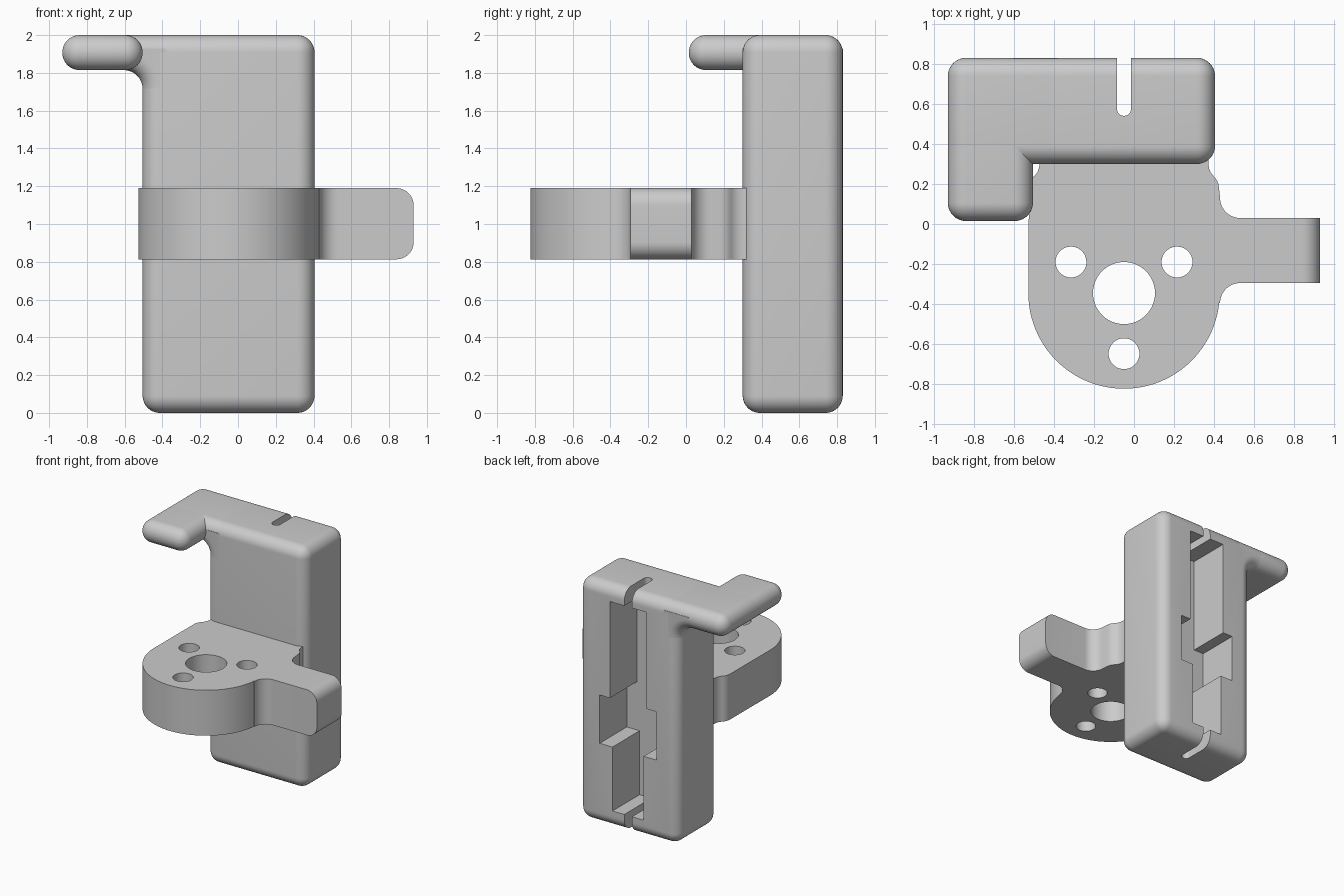
import bpy, bmesh
from math import cos, sin, radians, hypot

if "Cube" in bpy.data.objects:
    bpy.data.objects.remove(bpy.data.objects["Cube"], do_unlink=True)

ROUND = 0.091   # edge rounding shared by the body and the hook
MID = -0.05     # centre line of the holder

grey = bpy.data.materials.new("light grey")
grey.use_nodes = True
grey.diffuse_color = (0.6, 0.6, 0.6, 1)
grey.node_tree.nodes["Principled BSDF"].inputs["Base Color"].default_value = (0.6, 0.6, 0.6, 1)


def arc(cx, cy, r, start, end, n=10):
    angles = [radians(start + (end - start) * i / n) for i in range(n + 1)]
    return [(cx + r * cos(a), cy + r * sin(a)) for a in angles]


def prism(name, pts, axis, lo, hi, bevel_rule=None, width=ROUND):
    """Extrude an outline along y or z, rounding the edges picked by the rule."""
    bm = bmesh.new()
    place = (lambda a, b, h: (a, b, h)) if axis == "z" else (lambda a, b, h: (a, h, b))
    rings = [[bm.verts.new(place(a, b, h)) for a, b in pts] for h in (lo, hi)]
    for ring in rings:
        bm.faces.new(ring)
    for i in range(len(pts)):
        j = (i + 1) % len(pts)
        bm.faces.new((rings[0][i], rings[0][j], rings[1][j], rings[1][i]))
    bmesh.ops.recalc_face_normals(bm, faces=bm.faces)
    if bevel_rule:
        edges = [e for e in bm.edges if bevel_rule(e.verts[0].co, e.verts[1].co)]
        bmesh.ops.bevel(bm, geom=edges, offset=width, segments=10, profile=0.5,
                        affect="EDGES", clamp_overlap=False)
    mesh = bpy.data.meshes.new(name)
    bm.to_mesh(mesh)
    bm.free()
    mesh.materials.append(grey)
    obj = bpy.data.objects.new(name, mesh)
    bpy.context.collection.objects.link(obj)
    return obj


def rounded_box(name, x0, x1, y0, y1, z0, z1):
    corners = [(x0, y0), (x1, y0), (x1, y1), (x0, y1)]
    return prism(name, corners, "z", z0, z1, lambda a, b: True)


def activate(obj):
    bpy.ops.object.select_all(action="DESELECT")
    obj.select_set(True)
    bpy.context.view_layer.objects.active = obj


def cut(obj, cutter):
    cutter.hide_render = True
    mod = obj.modifiers.new("cut", "BOOLEAN")
    mod.operation, mod.solver, mod.object = "DIFFERENCE", "EXACT", cutter
    activate(obj)
    bpy.ops.object.modifier_apply(modifier=mod.name)
    bpy.data.objects.remove(cutter, do_unlink=True)


# Upright body with a stepped pocket and a narrow slot in its back
body = rounded_box("body", -0.505, 0.405, 0.30, 0.83, 0, 2)
steps = [(0.143, 0.14), (0.143, 0.67), (0.26, 0.67), (0.26, 1.07), (0.167, 1.07), (0.167, 1.87)]
pocket = [(MID + w, z) for w, z in steps] + [(MID - w, z) for w, z in reversed(steps)]
cut(body, prism("pocket_cutter", pocket, "y", 0.475, 0.95))
slot = arc(MID, 0.575, 0.035, 180, 360) + [(MID + 0.035, 0.95), (MID - 0.035, 0.95)]
cut(body, prism("slot_cutter", slot, "z", -0.1, 2.1))

# Hook: an arm to the side and a finger reaching forward
hook_arm = rounded_box("hook_arm", -0.93, -0.30, 0.30, 0.83, 1.815, 2)
hook_finger = rounded_box("hook_finger", -0.93, -0.505, 0.015, 0.83, 1.815, 2)


# Curved brace between the hook arm and the body
def on_brace_curve(a, b):
    return abs(a.y - b.y) < 1e-4 and all(abs(hypot(p.x + 0.605, p.z - 1.715) - 0.1) < 1e-3 for p in (a, b))


brace = arc(-0.605, 1.715, 0.1, 90, 0) + [(-0.38, 1.715), (-0.38, 1.93), (-0.605, 1.93)]
hook_brace = prism("hook_brace", brace, "y", 0.30, 0.83, on_brace_curve)

# Mounting plate: round front, side lug and waisted neck into the body
shoulder = arc(0.335, 0.175, 0.09, 0, 45, 6) + arc(0.462, 0.302, 0.09, 225, 180, 6) + [(0.372, 0.33)]
outline = arc(MID, -0.345, 0.478, 180, 354, 48)
outline += arc(0.53, -0.395, 0.1, 180, 90) + [(0.93, -0.295), (0.93, 0.03)]
outline += arc(0.53, 0.13, 0.1, 270, 180) + shoulder
outline += [(2 * MID - x, y) for x, y in reversed(shoulder)]
plate = prism("mounting_plate", outline, "z", 0.813, 1.19,
              lambda a, b: min(a.x, b.x) > 0.92 and abs(a.z - b.z) < 1e-4)
for x, y, r in ((MID, -0.345, 0.155), (MID - 0.265, -0.19, 0.077),
                (MID + 0.265, -0.19, 0.077), (MID, -0.648, 0.077)):
    cut(plate, prism("hole_cutter", arc(x, y, r, 0, 352.5, 47), "z", 0.7, 1.3))

for part in (body, hook_arm, hook_finger, hook_brace, plate):
    activate(part)
    bpy.ops.object.shade_smooth_by_angle(angle=radians(30))
